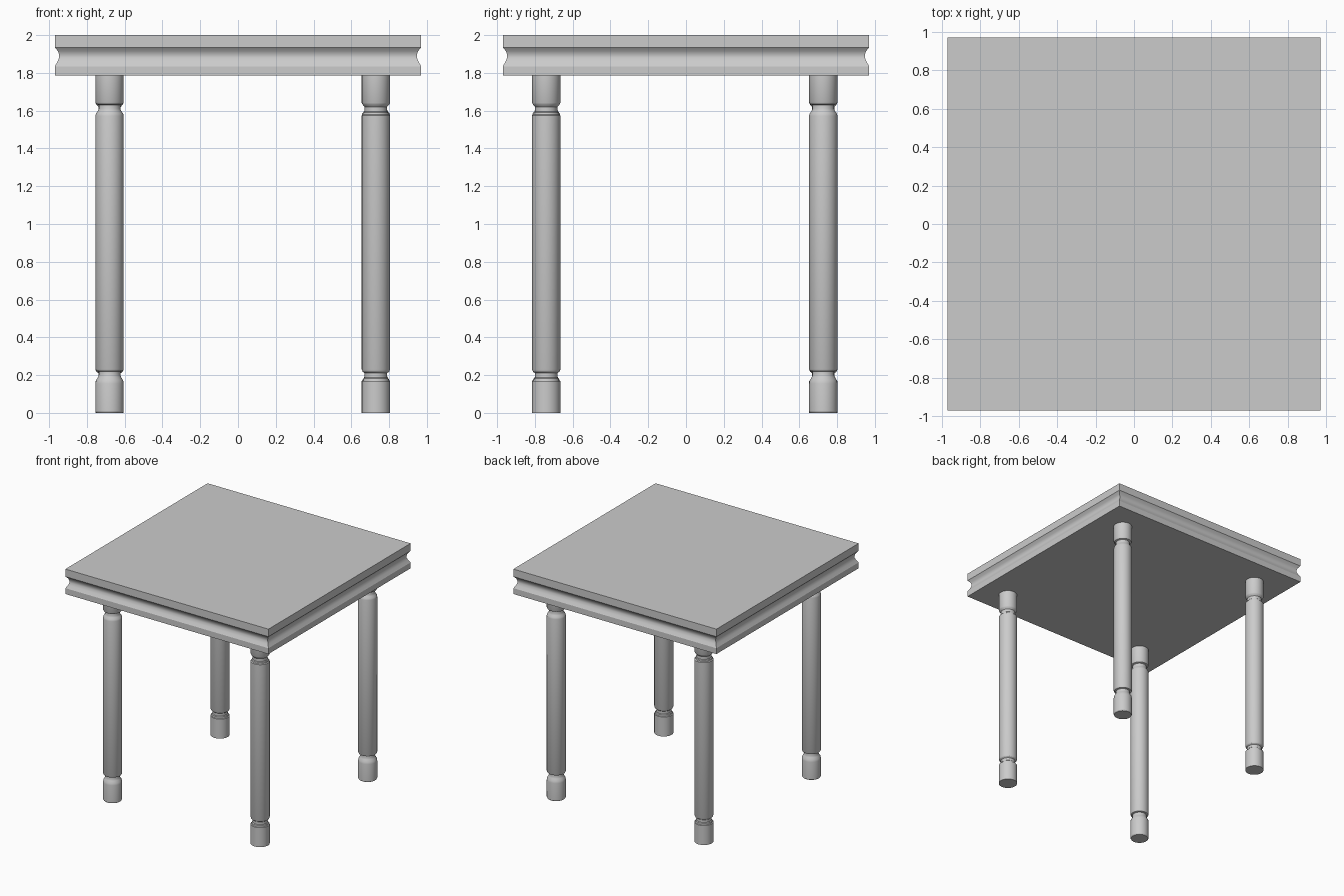
import bpy, bmesh, math

if "Cube" in bpy.data.objects:
    bpy.data.objects.remove(bpy.data.objects["Cube"])

def lathe(name, profile, sides, start=0.0, centre=(0, 0)):
    """Stack polygon rings from (radius, z) pairs and cap both ends."""
    bm = bmesh.new()
    rings = []
    for r, z in profile:
        rings.append([bm.verts.new((r * math.cos(start + math.tau * i / sides),
                                    r * math.sin(start + math.tau * i / sides), z))
                      for i in range(sides)])
    for a, b in zip(rings, rings[1:]):
        for i in range(sides):
            j = (i + 1) % sides
            bm.faces.new((a[i], a[j], b[j], b[i]))
    bm.faces.new(rings[0][::-1])
    bm.faces.new(rings[-1])
    mesh = bpy.data.meshes.new(name)
    bm.to_mesh(mesh)
    bm.free()
    obj = bpy.data.objects.new(name, mesh)
    obj.location = (*centre, 0)
    bpy.context.collection.objects.link(obj)
    bpy.context.view_layer.objects.active = obj
    bpy.ops.object.select_all(action='DESELECT')
    obj.select_set(True)
    bpy.ops.object.shade_smooth_by_angle(angle=math.radians(30))
    return obj

# Square top with a moulded groove around the edge (half widths, z)
edge = [(0.97, 1.785), (0.97, 1.835), (0.955, 1.86), (0.947, 1.88), (0.947, 1.895),
        (0.953, 1.915), (0.97, 1.935), (0.97, 2.0)]
lathe("table_top", [(w * math.sqrt(2), z) for w, z in edge], 4, math.pi / 4)

# Two turned leg profiles: soft flared necks, and necks with a stepped ring
soft = [(0.07, 0), (0.075, 0.008), (0.075, 0.155), (0.072, 0.172), (0.062, 0.188),
        (0.057, 0.2), (0.057, 0.218), (0.07, 0.222), (0.075, 0.232),
        (0.075, 1.572), (0.072, 1.585), (0.062, 1.598), (0.057, 1.61),
        (0.057, 1.63), (0.07, 1.635), (0.075, 1.645), (0.075, 1.785)]
ringed = [(0.075, 0), (0.075, 0.168), (0.067, 0.17), (0.065, 0.182), (0.059, 0.187),
          (0.059, 0.21), (0.07, 0.218), (0.075, 0.23),
          (0.075, 1.575), (0.067, 1.58), (0.065, 1.59), (0.059, 1.595),
          (0.059, 1.62), (0.07, 1.632), (0.075, 1.642), (0.075, 1.785)]

# Legs, set slightly off the centre of the top
for name, profile, centre in [("front_left_leg", soft, (-0.68, -0.74)),
                              ("front_right_leg", ringed, (0.73, -0.74)),
                              ("back_left_leg", ringed, (-0.68, 0.727)),
                              ("back_right_leg", soft, (0.73, 0.727))]:
    lathe(name, profile, 32, 0.0, centre)
